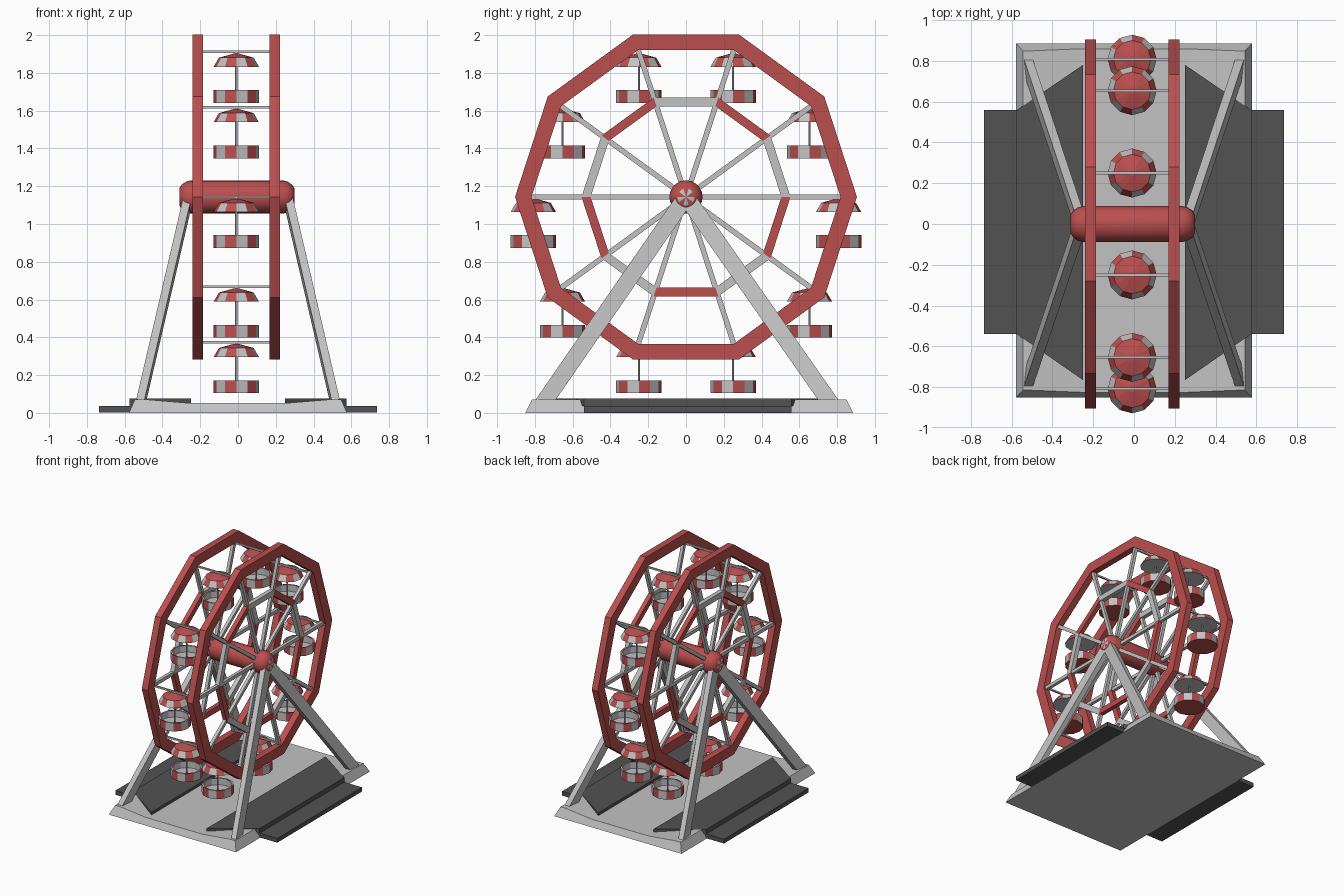
import bpy, bmesh, math
from mathutils import Vector

if "Cube" in bpy.data.objects:
    bpy.data.objects.remove(bpy.data.objects["Cube"])

CX, CZ, N = -0.009, 1.143, 10      # wheel centre and side count
RING_X = (CX - 0.204, CX + 0.204)


def material(name, rgb):
    m = bpy.data.materials.new(name)
    m.diffuse_color = (*rgb, 1)
    m.use_nodes = True
    m.node_tree.nodes["Principled BSDF"].inputs["Base Color"].default_value = m.diffuse_color
    return m


RED = material("red paint", (0.50, 0.077, 0.077))
GREY = material("light grey", (0.54, 0.54, 0.54))
DARK = material("dark grey", (0.085, 0.085, 0.085))


def finish(name, bm, mats, smooth=False):
    bmesh.ops.recalc_face_normals(bm, faces=bm.faces)
    me = bpy.data.meshes.new(name)
    bm.to_mesh(me)
    bm.free()
    for m in mats:
        me.materials.append(m)
    ob = bpy.data.objects.new(name, me)
    bpy.context.collection.objects.link(ob)
    if smooth:
        bpy.context.view_layer.objects.active = ob
        ob.select_set(True)
        bpy.ops.object.shade_smooth_by_angle(angle=math.radians(40))
        ob.select_set(False)
    return ob


def rim_point(r, k):
    a = math.tau * k / N
    return Vector((0, r * math.cos(a), CZ + r * math.sin(a)))


def loft(bm, rings, mat=lambda level, i: 0, caps=(0, 0), closed=False):
    """Skin rings of points; mat gives the material of each side face."""
    vs = [[bm.verts.new(p) for p in ring] for ring in rings]
    n = len(vs[0])
    last = len(vs) if closed else len(vs) - 1
    for l in range(last):
        a, b = vs[l], vs[(l + 1) % len(vs)]
        for i in range(n):
            j = (i + 1) % n
            bm.faces.new((a[i], a[j], b[j], b[i])).material_index = mat(l, i)
    if not closed:
        for ring, m in zip((vs[0], vs[-1]), caps):
            bm.faces.new(ring).material_index = m


def beam(bm, p, q, side, w, d):
    """Box beam from p to q; w along side, d across it."""
    p, q = Vector(p), Vector(q)
    axis = (q - p).normalized()
    s = Vector(side)
    s = (s - axis * s.dot(axis)).normalized() * w / 2
    t = axis.cross(s).normalized() * d / 2
    loft(bm, [[e + s + t, e - s + t, e - s - t, e + s - t] for e in (p, q)])


def wheel_ring(name, x, r0, r1, width, mat):
    """Ten-sided ring with a rectangular section."""
    bm = bmesh.new()
    h = width / 2
    section = ((r0, -h), (r1, -h), (r1, h), (r0, h))
    loft(bm, [[rim_point(r, k) + Vector((x + o, 0, 0)) for r, o in section]
              for k in range(N)], mat=mat, closed=True)
    finish(name, bm, [GREY, RED])


# Wheel sides: outer rim, striped inner ring and spokes
for label, x in zip(("left", "right"), RING_X):
    wheel_ring(label + "_outer_rim", x, 0.818, 0.905, 0.054, lambda l, i: 1)
    wheel_ring(label + "_inner_ring", x, 0.505, 0.553, 0.036, lambda l, i: l % 2)
    bm = bmesh.new()
    for k in range(N):
        off = Vector((x, 0, 0))
        beam(bm, rim_point(0.03, k) + off, rim_point(0.83, k) + off, (1, 0, 0), 0.026, 0.028)
    finish(label + "_spokes", bm, [GREY])

# Cross bars joining the two rims
bm = bmesh.new()
for k in range(N):
    c = rim_point(0.808, k)
    beam(bm, c + Vector((RING_X[0], 0, 0)), c + Vector((RING_X[1], 0, 0)), (0, 0, 1), 0.013, 0.013)
finish("cross_bars", bm, [GREY])

# Hub drum with rounded ends and a star on each end
bm = bmesh.new()
half = [(0.305, 0.045), (0.292, 0.065), (0.272, 0.08), (0.245, 0.088)]
profile = [(-x, r) for x, r in half] + half[::-1]
S = 20
loft(bm, [[(CX + 0.003 + x, r * math.cos(math.tau * i / S), CZ + r * math.sin(math.tau * i / S))
           for i in range(S)] for x, r in profile])
ends = [f for f in bm.faces if len(f.verts) == S]
for f in ends:
    fan = bmesh.ops.poke(bm, faces=[f])["faces"]
    for g in fan:
        c = g.calc_center_median()
        a = math.atan2(c.z - CZ, c.y) % math.tau
        g.material_index = int(a / math.tau * S) // 2 % 2
finish("hub", bm, [RED, GREY], smooth=True)


# Hanging cabins: striped canopy, pole and striped basket
def circle(c, r, z, n=12):
    return [c + Vector((r * math.cos(math.tau * i / n), r * math.sin(math.tau * i / n), z))
            for i in range(n)]


for k in range(N):
    c = rim_point(0.808, k) + Vector((CX, 0, 0))
    stripe = lambda l, i: 1 - i % 2
    bm = bmesh.new()
    loft(bm, [circle(c, 0.120, -0.079), circle(c, 0.092, -0.031), circle(c, 0.016, -0.010)],
         mat=lambda l, i: stripe(l, i) if l == 0 else 1, caps=(0, 1))
    finish(f"canopy_{k}", bm, [GREY, RED])
    bm = bmesh.new()
    loft(bm, [circle(c, 0.120, -0.270), circle(c, 0.120, -0.202),
              circle(c, 0.106, -0.202), circle(c, 0.106, -0.255)],
         mat=lambda l, i: stripe(l, i) if l < 2 else 0, caps=(1, 0))
    finish(f"basket_{k}", bm, [GREY, RED])
    bm = bmesh.new()
    loft(bm, [circle(c, 0.006, -0.26, 6), circle(c, 0.006, 0.0, 6)])
    finish(f"cabin_pole_{k}", bm, [GREY])

# Four splayed support legs
for sx, lx in ((-1, "left"), (1, "right")):
    for sy, ly in ((-1, "front"), (1, "back")):
        bm = bmesh.new()
        beam(bm, (sx * 0.265, sy * 0.01, 1.13), (sx * 0.517, sy * 0.765 + 0.005, 0.045),
             (1, 0, 0), 0.043, 0.088)
        finish(f"{ly}_{lx}_leg", bm, [GREY])

# Base slab: sloped edges, sunken middle
bm = bmesh.new()
half = [(0.578, 0.0), (0.545, 0.072), (0.50, 0.072), (0.26, 0.052)]
outline = half + [(-x, z) for x, z in half[::-1]]
loft(bm, [[(x, s * (0.868 - z * 0.5) + 0.017, z) for x, z in outline] for s in (-1, 1)])
finish("base", bm, [GREY])

# Boarding decks and lower steps on both sides
for s, label in ((-1, "left"), (1, "right")):
    bm = bmesh.new()
    deck = [(0.25, 0.78), (0.575, 0.558), (0.575, -0.54), (0.25, -0.765)]
    loft(bm, [[(s * x, y, z) for x, y in deck] for z in (0.036, 0.075)])
    finish(label + "_deck", bm, [DARK])
    bm = bmesh.new()
    step = [(0.55, 0.558), (0.735, 0.558), (0.735, -0.54), (0.55, -0.54)]
    loft(bm, [[(s * x, y, z) for x, y in step] for z in (0.002, 0.037)])
    finish(label + "_step", bm, [DARK])
